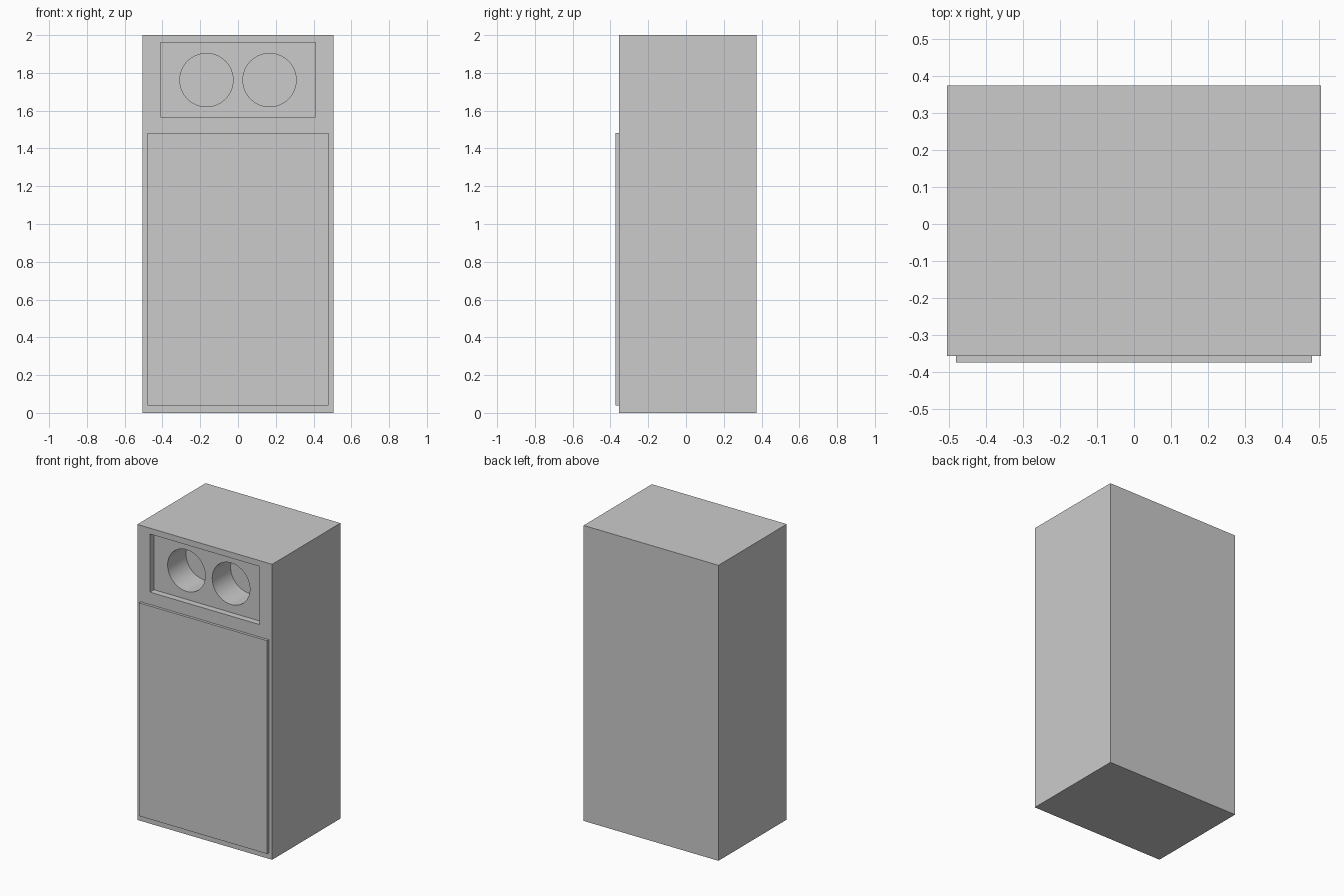
import bpy
import math

if "Cube" in bpy.data.objects:
    bpy.data.objects.remove(bpy.data.objects["Cube"])


def box(name, x0, x1, y0, y1, z0, z1):
    bpy.ops.mesh.primitive_cube_add(size=1, location=((x0 + x1) / 2, (y0 + y1) / 2, (z0 + z1) / 2))
    ob = bpy.context.object
    ob.name = name
    ob.scale = (x1 - x0, y1 - y0, z1 - z0)
    bpy.ops.object.transform_apply(location=False, rotation=False, scale=True)
    return ob


def cut(target, cutter):
    mod = target.modifiers.new("cut", 'BOOLEAN')
    mod.operation = 'DIFFERENCE'
    mod.solver = 'EXACT'
    mod.object = cutter
    bpy.context.view_layer.objects.active = target
    bpy.ops.object.modifier_apply(modifier=mod.name)
    bpy.data.objects.remove(cutter, do_unlink=True)


FRONT, BACK = -0.356, 0.374
RECESS_Y, HOLE_Y = FRONT + 0.043, FRONT + 0.24

# Cabinet body
cabinet = box("cabinet", -0.505, 0.505, FRONT, BACK, 0, 2)

# Shallow rectangular recess near the top
cut(cabinet, box("recess_cutter", -0.41, 0.41, FRONT - 0.2, RECESS_Y, 1.567, 1.96))

# Two round ports in the recess
for x in (-0.167, 0.167):
    y0 = FRONT - 0.1
    bpy.ops.mesh.primitive_cylinder_add(vertices=64, radius=0.141, depth=HOLE_Y - y0,
                                        location=(x, (y0 + HOLE_Y) / 2, 1.762),
                                        rotation=(math.pi / 2, 0, 0))
    cut(cabinet, bpy.context.object)

bpy.ops.object.select_all(action='DESELECT')
cabinet.select_set(True)
bpy.context.view_layer.objects.active = cabinet
bpy.ops.object.shade_smooth_by_angle(angle=math.radians(30))

# Raised front panel
box("front_panel", -0.48, 0.48, -0.374, FRONT, 0.04, 1.483)
